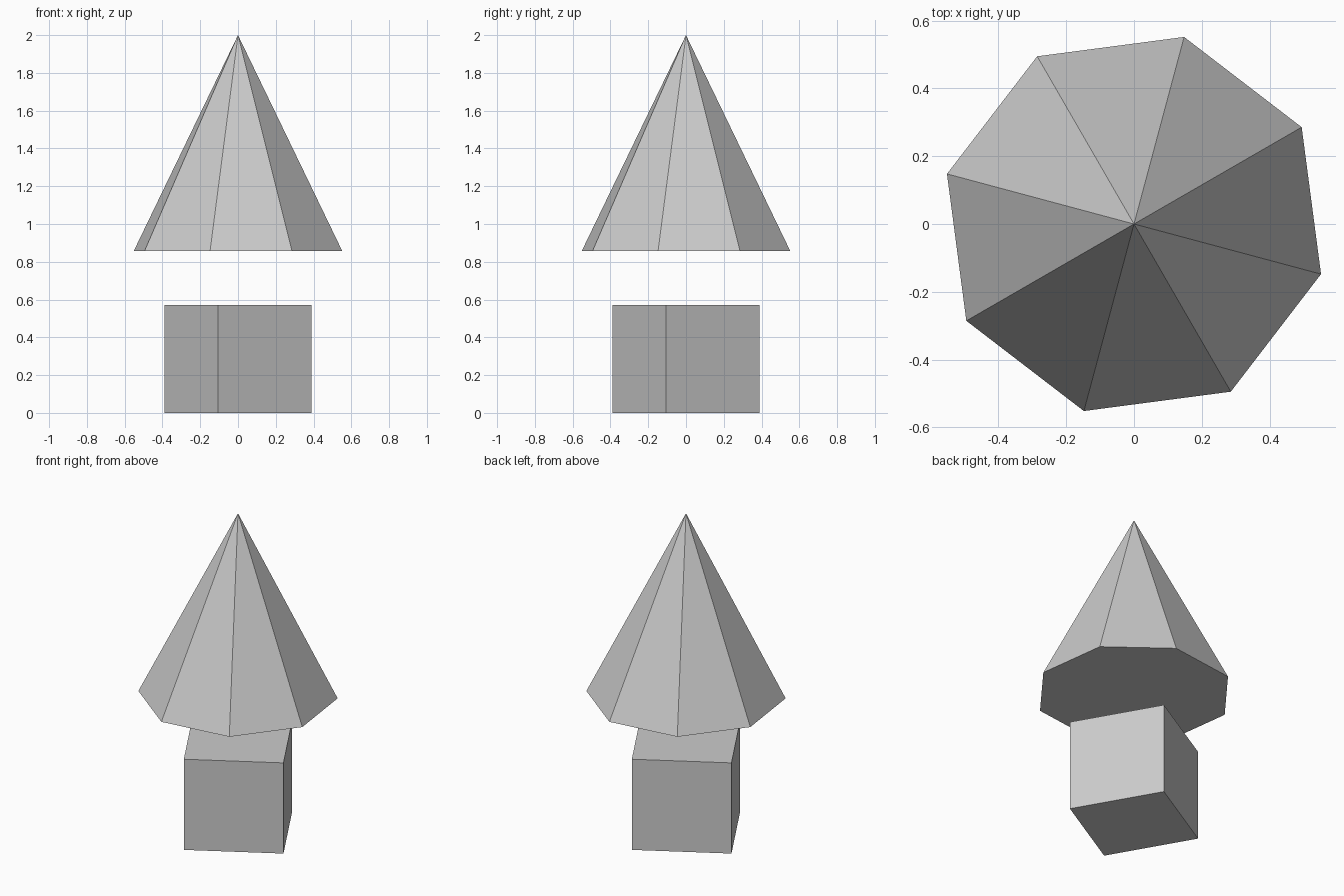
import bpy
from math import radians

if "Cube" in bpy.data.objects:
    bpy.data.objects.remove(bpy.data.objects["Cube"])

U = 4 / 7            # cube edge and cone radius
TURN = radians(30)   # both parts share the same twist about z

# Cube block at the bottom
bpy.ops.mesh.primitive_cube_add(size=U, location=(0, 0, U / 2), rotation=(0, 0, TURN))
bpy.context.object.name = "base_cube"

# Eight-sided cone floating above it
bpy.ops.mesh.primitive_cone_add(vertices=8, radius1=U, radius2=0, depth=2 * U,
                                location=(0, 0, 2 - U), rotation=(0, 0, TURN))
bpy.context.object.name = "top_cone"
